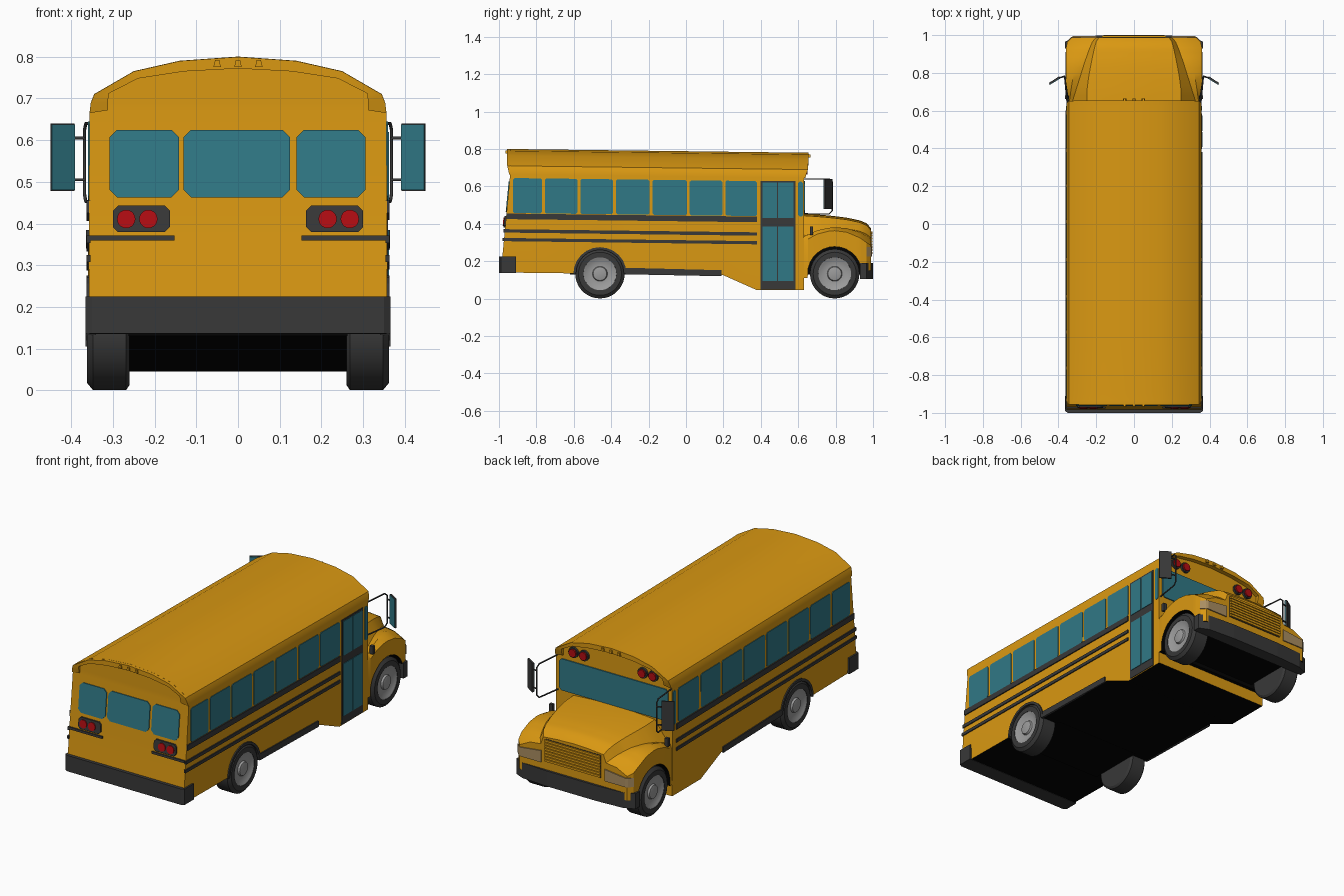
import bpy, bmesh, math

if "Cube" in bpy.data.objects:
    bpy.data.objects.remove(bpy.data.objects["Cube"])

def material(name, r, g, b):
    m = bpy.data.materials.new(name)
    m.diffuse_color = (r, g, b, 1)
    m.use_nodes = True
    m.node_tree.nodes["Principled BSDF"].inputs["Base Color"].default_value = m.diffuse_color
    return m

YELLOW = material("bus yellow", .70, .315, .006)
TEAL = material("teal glass", .03, .19, .24)
DARK = material("dark rubber", .04, .04, .04)
BLACK = material("black underside", .001, .001, .001)
RED = material("red lamp", .45, .004, .006)
GREY = material("wheel grey", .33, .33, .33)
BEIGE = material("headlamp beige", .40, .27, .12)

def finish(name, bm, mats, smooth=True):
    bmesh.ops.recalc_face_normals(bm, faces=bm.faces)
    me = bpy.data.meshes.new(name)
    bm.to_mesh(me)
    bm.free()
    ob = bpy.data.objects.new(name, me)
    bpy.context.collection.objects.link(ob)
    for m in mats:
        me.materials.append(m)
    if smooth:
        bpy.ops.object.select_all(action='DESELECT')
        bpy.context.view_layer.objects.active = ob
        ob.select_set(True)
        bpy.ops.object.shade_smooth_by_angle(angle=math.radians(32))
    return ob

def prism(name, pts, axis, d0, d1, mat, warp=None):
    """Extrude a 2D outline along an axis, optionally warping the points."""
    bm = bmesh.new()
    put = {'x': lambda u, v, d: (d, u, v), 'y': lambda u, v, d: (u, d, v), 'z': lambda u, v, d: (u, v, d)}[axis]
    rings = []
    for d in (d0, d1):
        co = [put(u, v, d) for u, v in pts]
        rings.append([bm.verts.new(warp(*c) if warp else c) for c in co])
    a, b = rings
    bm.faces.new(a)
    bm.faces.new(b)
    for i in range(len(a)):
        j = (i + 1) % len(a)
        bm.faces.new((a[i], a[j], b[j], b[i]))
    return finish(name, bm, [mat], False)

def rect(u0, u1, v0, v1, c=0):
    if not c:
        return [(u0, v0), (u1, v0), (u1, v1), (u0, v1)]
    return [(u0 + c, v0), (u1 - c, v0), (u1, v0 + c), (u1, v1 - c),
            (u1 - c, v1), (u0 + c, v1), (u0, v1 - c), (u0, v0 + c)]

def disc(u, v, r, n=20):
    return [(u + r * math.cos(2 * math.pi * i / n), v + r * math.sin(2 * math.pi * i / n)) for i in range(n)]

def lerp(x, table):
    for p, q in zip(table, table[1:]):
        if x <= q[0]:
            t = max(0, (x - p[0]) / (q[0] - p[0]))
            return [a + (b - a) * t for a, b in zip(p[1:], q[1:])]
    return list(table[-1][1:])

REAR_W, FRONT_W, AXLE_Z = -.46, .795, .133

def arch(y, centre, r, base):
    d = r * r - (y - centre) ** 2
    return max(base, AXLE_Z + math.sqrt(d)) if d > 0 else base

def arch_ys(centre, r):
    return [centre - r * math.cos(math.pi * i / 14) for i in range(15)]

def drop(y):                       # roof and waist fall slightly to the front
    return -.0125 * (y + .95)

def rear_y(z):                     # leaning back wall
    return -.99 + .05 * min(1, max(0, (z - .14) / .52))

def slope(x, y, z):
    return (x, y, z + drop(y))

def lean(x, y, z):
    return (x, y + rear_y(z), z)

def loft(name, rings):
    """Skin symmetric rings; the closing strip underneath is black."""
    bm = bmesh.new()
    vr = [[bm.verts.new(c) for c in r] for r in rings]
    n = len(vr[0])
    for a, b in zip(vr, vr[1:]):
        for i in range(n):
            j = (i + 1) % n
            f = bm.faces.new((a[i], a[j], b[j], b[i]))
            f.material_index = 1 if i == n - 1 else 0
    for r in (vr[0], vr[-1]):
        for i in range(n // 2):
            q = [r[i], r[i + 1], r[n - 2 - i], r[n - 1 - i]]
            bm.faces.new(list(dict.fromkeys(q)))
    return finish(name, bm, [YELLOW, BLACK])

def mirrored(half):
    return [(-x, z) for x, z in half] + [(x, z) for x, z in reversed(half[:-1])]

# Passenger body with rear wheel arch and lowered front skirt
ROOF = [(.356, .665), (.353, .69), (.345, .71), (.25, .765), (.14, .79), (0, .80)]
BASE = [(-1, .14), (-.6, .135), (.2, .125), (.38, .045), (.7, .045)]
rings = []
for y in sorted([-.99, -.9, .2, .38, .63] + arch_ys(REAR_W, .138)):
    bot = arch(y, REAR_W, .138, lerp(y, BASE)[0])
    sec = mirrored([(.356, bot), (.358, .3)] + ROOF)
    rings.append([(x, rear_y(z) if y == -.99 else y, z + (drop(y) if z > .4 else 0)) for x, z in sec])
loft("bus_body", rings)

# Roof caps: overhanging rims at each end
INNER = [(.312, .672), (.312, .69), (.31, .712), (.24, .748), (.13, .765), (0, .772)]
for name, y0, depth in (("rear_roof_cap", -.94, -.018), ("front_roof_cap", .63, .025)):
    bm = bmesh.new()
    cols = []
    for (ox, oz), (ix, iz) in zip(mirrored(ROOF), mirrored(INNER)):
        yo = y0 + depth * min(1, .3 + (oz - .665) / .08)
        yi = y0 + depth * min(1, .3 + (iz - .665) / .08)
        col = [(ox, y0, oz), (ox, yo, oz), (ix, yi, iz), (ix, y0, iz)]
        cols.append([bm.verts.new((x, y, z + drop(y0))) for x, y, z in col])
    for a, b in zip(cols, cols[1:]):
        for i in range(3):
            bm.faces.new((a[i], a[i + 1], b[i + 1], b[i]))
    finish(name, bm, [YELLOW])
    for x in (-.05, 0, .05):
        prism("roof_marker_lamp", [(x - .009, .775), (x + .009, .775), (x + .005, .792), (x - .005, .792)],
              'y', y0 + depth * .6, y0 + depth * 1.4, YELLOW, slope)

# Hood and fenders: y, top half width, top z, crease x, crease z, side x, side z
HOOD = [(.62, .25, .452, .335, .33, .356, .30), (.70, .25, .447, .31, .36, .36, .345),
        (.78, .24, .44, .285, .375, .36, .365), (.86, .225, .43, .26, .375, .36, .355),
        (.93, .21, .415, .235, .36, .36, .325), (.965, .20, .40, .22, .345, .353, .30),
        (.988, .185, .375, .20, .325, .33, .285)]
rings = []
for y in sorted([.62, .965, .988] + arch_ys(FRONT_W, .145)):
    a, zt, b, zb, w, zf = lerp(y, HOOD)
    bot = arch(y, FRONT_W, .145, .11 if y < .8 else .15)
    half = [(w, bot), (w, zf), ((w + b) / 2, (zf + zb) / 2 + .012), (b, zb), (a, zt - .008), (a * .5, zt), (0, zt + .003)]
    rings.append([(x, y, z) for x, z in mirrored(half)])
loft("hood", rings)

# Black undercarriage between the wheels
prism("rear_undercarriage", rect(-.62, -.3, .13, .28), 'x', -.262, .262, BLACK)
prism("front_undercarriage", rect(.62, .95, .13, .285), 'x', -.262, .262, BLACK)

# Grille, headlamps and bumpers
prism("grille_back", rect(-.17, .17, .235, .36), 'y', .98, .991, DARK)
for i in range(8):
    z = .238 + i * .0155
    prism("grille_slat", rect(-.17, .17, z, z + .0115), 'y', .985, .998, YELLOW)
for s in (-1, 1):
    prism("headlamp", [(s * .195, .225), (s * .322, .225), (s * .322, .275), (s * .195, .29)], 'y', .985, .994, BEIGE)
    prism("side_headlamp", [(s * .322, .994), (s * .335, .988), (s * .357, .966), (s * .322, .966)], 'z', .225, .275, BEIGE)
prism("front_bumper", [(-.366, .93), (.366, .93), (.366, .965), (.31, .99), (.15, 1), (-.15, 1),
                       (-.31, .99), (-.366, .965)], 'z', .105, .19, DARK)
prism("rear_bumper", [(-.366, -.91), (.366, -.91), (.366, -.99), (.35, -1), (-.35, -1), (-.366, -.99)],
      'z', .137, .225, DARK)

# Front and rear glass
prism("windshield", rect(-.335, .335, .475, .65, .015), 'y', .627, .636, TEAL, slope)
for x0, x1 in ((-.308, -.142), (-.131, .125), (.14, .306)):
    prism("rear_window", rect(x0, x1, .463, .625, .018), 'y', -.005, .004, TEAL, lean)

# Side windows, stripes and skirt trim
WINDOWS = [(-.925, -.77), (-.755, -.58), (-.565, -.39), (-.375, -.195), (-.18, .005), (.02, .195), (.21, .38), (.6, .626)]
for s in (-1, 1):
    for y0, y1 in WINDOWS + ([(.40, .58)] if s < 0 else []):
        prism("side_window", rect(y0, y1, .458, .645, .008), 'x', s * .352, s * .3595, TEAL, slope)
    end = .38 if s > 0 else .60
    for z0, z1, y0 in ((.425, .455, -.96), (.353, .371, -.975), (.307, .324, -.98)):
        prism("side_stripe", rect(y0, end, z0, z1), 'x', s * .354, s * .3635, DARK, slope)
    prism("skirt_trim", [(-.32, .13), (.19, .12), (.19, .152), (-.32, .165)], 'x', s * .354, s * .363, DARK)
    ang = [math.pi * i / 12 for i in range(13)]
    ring = [(REAR_W + .142 * math.cos(t), AXLE_Z + .142 * math.sin(t)) for t in ang]
    ring += [(REAR_W + .128 * math.cos(t), AXLE_Z + .128 * math.sin(t)) for t in reversed(ang)]
    prism("rear_arch_trim", ring, 'x', s * .34, s * .363, DARK)
    prism("fender_lamp", rect(.662, .68, .34, .385), 'x', s * .345, s * .365, DARK)

# Entry door on the right side
prism("door_frame", rect(.397, .585, .05, .648), 'x', .352, .3595, DARK, lambda x, y, z: (x, y, z - .0185 if z > .3 else z))
for y0, y1 in ((.408, .487), (.493, .575)):
    for z0, z1 in ((.095, .385), (.43, .62)):
        prism("door_glass", rect(y0, y1, z0, z1), 'x', .355, .3625, TEAL)

# Lamps
for s in (-1, 1):
    prism("tail_lamp_plate", rect(min(s * .163, s * .3), max(s * .163, s * .3), .38, .443, .012), 'y', -.009, .003, DARK, lean)
    prism("rear_stripe", rect(min(s * .152, s * .356), max(s * .152, s * .356), .36, .372), 'y', -.008, .003, DARK, lean)
    for x in (.215, .268):
        prism("tail_lamp", disc(s * x, .411, .022), 'y', -.014, 0, RED, lean)
    for x in (.18, .245):
        prism("warning_lamp_rim", disc(s * x, .705, .029), 'y', .625, .642, DARK, slope)
        prism("warning_lamp", disc(s * x, .705, .022), 'y', .625, .65, RED, slope)

# Wheels: lathed tyre and hub
def lathe(name, profile, s, yc, mat, n=36):
    bm = bmesh.new()
    rows = [[bm.verts.new((s * x, yc + r * math.cos(2 * math.pi * k / n), AXLE_Z + r * math.sin(2 * math.pi * k / n)))
             for k in range(n)] for x, r in profile]
    for a, b in zip(rows, rows[1:]):
        for k in range(n):
            j = (k + 1) % n
            bm.faces.new((a[k], a[j], b[j], b[k]))
    bm.faces.new(rows[0])
    bm.faces.new(rows[-1])
    finish(name, bm, [mat])

for s in (-1, 1):
    for yc in (REAR_W, FRONT_W):
        lathe("tyre", [(.26, .12), (.268, .132), (.348, .132), (.362, .115), (.362, .088), (.34, .085)], s, yc, DARK)
        lathe("wheel_hub", [(.33, .09), (.361, .09), (.356, .078), (.348, .06), (.348, .04), (.358, .036), (.362, .02)], s, yc, GREY)

# Mirrors on tube frames
def tube(name, pts, r=.004):
    cu = bpy.data.curves.new(name, 'CURVE')
    cu.dimensions = '3D'
    cu.bevel_depth, cu.bevel_resolution, cu.use_fill_caps = r, 1, True
    sp = cu.splines.new('POLY')
    sp.points.add(len(pts) - 1)
    for p, c in zip(sp.points, pts):
        p.co = (*c, 1)
    cu.materials.append(DARK)
    bpy.context.collection.objects.link(bpy.data.objects.new(name, cu))

for s in (-1, 1):
    tube("mirror_frame", [(s * .352, .625, .64), (s * .365, .765, .64), (s * .368, .782, .625),
                          (s * .368, .782, .47), (s * .365, .765, .453), (s * .345, .63, .453)])
    for z in (.605, .505):
        tube("mirror_arm", [(s * .368, .782, z), (s * .40, .772, z)])
    prism("mirror_housing", [(s * .392, .773), (s * .447, .739), (s * .45, .747), (s * .397, .782)], 'z', .478, .64, DARK)
    prism("mirror_glass", [(s * .391, .770), (s * .446, .736), (s * .447, .740), (s * .392, .774)], 'z', .48, .638, TEAL)
